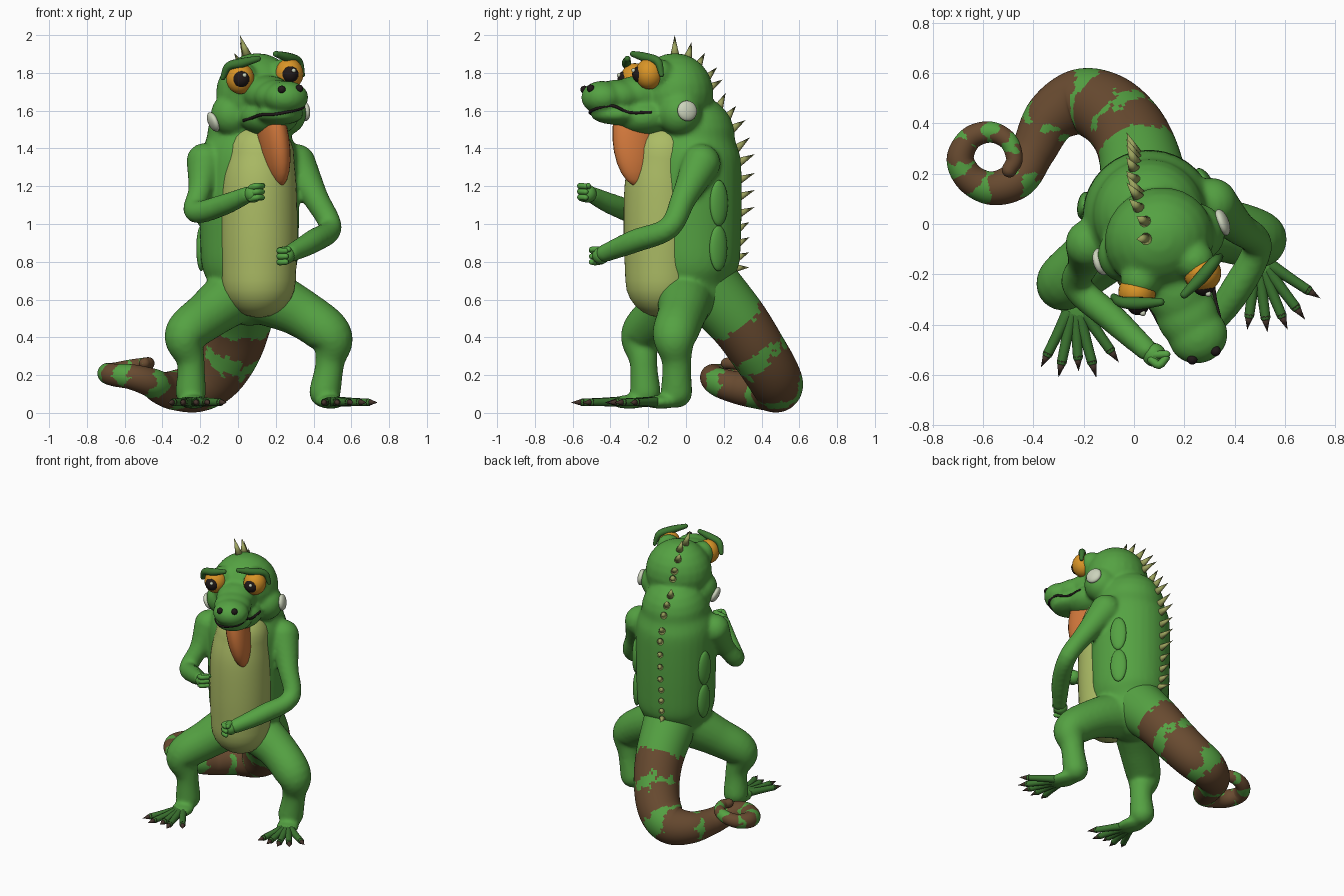
import bpy, bmesh, math
from mathutils import Vector, Matrix, noise
from mathutils.bvhtree import BVHTree

if "Cube" in bpy.data.objects:
    bpy.data.objects.remove(bpy.data.objects["Cube"])

TURN = math.radians(21)          # head and chest are turned toward +x


def mat(name, rgb):
    m = bpy.data.materials.new(name)
    m.diffuse_color = (*rgb, 1)
    m.use_nodes = True
    m.node_tree.nodes["Principled BSDF"].inputs["Base Color"].default_value = m.diffuse_color
    return m


GREEN = mat("green_skin", (0.09, 0.36, 0.055))
DKGREEN = mat("dark_green", (0.045, 0.18, 0.03))
BELLY = mat("belly_skin", (0.41, 0.5, 0.13))
BROWN = mat("brown_stripe", (0.14, 0.07, 0.03))
ORANGE = mat("throat_orange", (0.65, 0.19, 0.045))
AMBER = mat("eye_amber", (0.7, 0.3, 0.02))
DARK = mat("dark", (0.015, 0.01, 0.01))
CLAW = mat("claw", (0.06, 0.035, 0.025))
PALE = mat("pale", (0.6, 0.65, 0.5))
SPIKE = mat("spike_olive", (0.33, 0.36, 0.11))


def finish(bm, name, *mats):
    bmesh.ops.recalc_face_normals(bm, faces=bm.faces[:])
    for f in bm.faces:
        f.smooth = True
    me = bpy.data.meshes.new(name)
    bm.to_mesh(me)
    bm.free()
    ob = bpy.data.objects.new(name, me)
    bpy.context.collection.objects.link(ob)
    for m in mats:
        me.materials.append(m)
    return ob


def ball(bm, c, s, rot=None, seg=24):
    s = (s, s, s) if isinstance(s, (int, float)) else s
    rot = rot if rot is not None else Matrix.Rotation(TURN, 4, 'Z')
    bmesh.ops.create_uvsphere(bm, u_segments=seg, v_segments=seg // 2, radius=1,
                              matrix=Matrix.Translation(c) @ rot @ Matrix.Diagonal((*s, 1)))


def tube(bm, pts, n=20, sub=6, paint=None):
    """Round sweep through (x, y, z, radius) points with rounded ends."""
    P = [Vector(p) for p in pts]
    Q = [P[0] * 2 - P[1]] + P + [P[-1] * 2 - P[-2]]
    S = []
    for i in range(1, len(Q) - 2):
        a, b, c, d = Q[i - 1:i + 3]
        for k in range(sub):
            t = k / sub
            S.append(0.5 * (2 * b + (c - a) * t + (2 * a - 5 * b + 4 * c - d) * t * t
                            + (3 * b - a - 3 * c + d) * t ** 3))
    S.append(P[-1])

    def cap(e, inner):
        d = (e.xyz - inner.xyz).normalized()
        return [Vector((*(e.xyz + d * e.w * math.sin(a)), e.w * math.cos(a)))
                for a in (math.pi / 2 * k / 6.2 for k in range(1, 7))]
    S = cap(S[0], S[1])[::-1] + S + cap(S[-1], S[-2])
    u, rings = Vector((0.31, 0.2, 0.93)), []
    for i, s in enumerate(S):
        t = (S[min(i + 1, len(S) - 1)].xyz - S[max(i - 1, 0)].xyz).normalized()
        u = (u - t * u.dot(t)).normalized()
        v = t.cross(u)
        rings.append([bm.verts.new(s.xyz + s.w * (u * math.cos(a) + v * math.sin(a)))
                      for a in (2 * math.pi * j / n for j in range(n))])
    for i in range(len(rings) - 1):
        for j in range(n):
            k = (j + 1) % n
            f = bm.faces.new((rings[i][j], rings[i][k], rings[i + 1][k], rings[i + 1][j]))
            if paint:
                f.material_index = paint((i - 6) / sub, f.calc_center_median())
    for r in (rings[0], rings[-1]):
        bm.faces.new(r)


def cone(bm, base, tip, r):
    d = Vector(tip) - Vector(base)
    bmesh.ops.create_cone(bm, cap_ends=True, segments=10, radius1=r, radius2=0, depth=d.length,
                          matrix=Matrix.Translation((Vector(base) + Vector(tip)) / 2)
                          @ d.to_track_quat('Z', 'Y').to_matrix().to_4x4())


# Body: torso, head, limbs fused with a voxel remesh
bm = bmesh.new()
tube(bm, [(0.06, 0.04, 0.66, 0.2), (0.06, 0.03, 0.77, 0.25), (0.06, 0.03, 0.95, 0.262),
          (0.06, 0.03, 1.2, 0.265), (0.06, 0.03, 1.36, 0.258), (0.06, 0.035, 1.46, 0.225)], 32)
ball(bm, (0.1, -0.06, 1.69), (0.22, 0.205, 0.215))              # skull
ball(bm, (-0.03, -0.12, 1.58), 0.115)                           # cheeks
ball(bm, (0.245, -0.035, 1.585), 0.118)
ball(bm, (0.165, -0.22, 1.565), (0.155, 0.17, 0.1))             # jaw
ball(bm, (0.22, -0.36, 1.58), (0.125, 0.15, 0.055))
ball(bm, (0.16, -0.25, 1.685), (0.13, 0.17, 0.1))               # snout
ball(bm, (0.21, -0.36, 1.675), (0.125, 0.14, 0.09))
ball(bm, (0.255, -0.445, 1.67), (0.12, 0.11, 0.088))
ball(bm, (0.025, -0.22, 1.775), 0.08)                           # eye sockets
ball(bm, (0.24, -0.145, 1.795), 0.08)
limbs = [
    [(0.0, 0, 0.64, 0.16), (-0.15, -0.13, 0.525, 0.13), (-0.28, -0.235, 0.41, 0.112),
     (-0.25, -0.225, 0.27, 0.074), (-0.25, -0.215, 0.11, 0.082)],
    [(0.12, 0, 0.63, 0.16), (0.33, -0.02, 0.53, 0.13), (0.49, -0.06, 0.405, 0.118),
     (0.487, -0.05, 0.27, 0.078), (0.46, -0.05, 0.11, 0.084)],
    [(-0.175, -0.08, 1.33, 0.1), (-0.2, -0.16, 1.18, 0.064), (-0.225, -0.25, 1.065, 0.06),
     (-0.08, -0.38, 1.1, 0.057), (0.05, -0.5, 1.155, 0.045)],
    [(0.31, 0.08, 1.32, 0.104), (0.41, -0.01, 1.14, 0.069), (0.49, -0.09, 0.98, 0.06),
     (0.4, -0.27, 0.91, 0.062), (0.28, -0.43, 0.845, 0.048)]]
for pts in limbs:
    tube(bm, pts)
feet = [((-0.235, -0.3), [(-0.37, -0.57), (-0.3, -0.61), (-0.22, -0.585), (-0.15, -0.61), (-0.06, -0.55)]),
        ((0.49, -0.13), [(0.45, -0.42), (0.53, -0.43), (0.61, -0.42), (0.68, -0.38), (0.74, -0.295)])]
for (x, y), _ in feet:
    ball(bm, (x, y, 0.058), (0.075, 0.11, 0.036))
raw = finish(bm, "body_source")
rm = raw.modifiers.new("fuse", 'REMESH')
rm.mode, rm.voxel_size, rm.use_smooth_shade = 'VOXEL', 0.013, True
sm = raw.modifiers.new("soften", 'SMOOTH')
sm.factor, sm.iterations = 0.5, 8
me = bpy.data.meshes.new_from_object(raw.evaluated_get(bpy.context.evaluated_depsgraph_get()))
bpy.data.objects.remove(raw)
me.materials.clear()
me.materials.append(GREEN)
body = bpy.data.objects.new("body", me)
bpy.context.collection.objects.link(body)
bm = bmesh.new()
bm.from_mesh(me)
skin = BVHTree.FromBMesh(bm)
bm.free()


def snap(p):
    loc, nor, _, _ = skin.find_nearest(Vector(p))
    return loc, nor


# Belly panel
bm = bmesh.new()
tube(bm, [(0.11, -0.125, 0.7, 0.196), (0.11, -0.125, 0.95, 0.205), (0.11, -0.125, 1.2, 0.2),
          (0.12, -0.115, 1.36, 0.178)], 40)
finish(bm, "belly", BELLY)


# Striped curled tail
def stripe(u, p):
    w = 0.4 * noise.noise(p * 9) + 0.3 * noise.noise(p * 30)
    if u + w * 0.5 < 1.0:
        return 0
    near = min(abs(u - c) for c in (2.0, 3.6, 5.3, 7.0, 8.4, 9.6, 10.9, 12.0, 13.2))
    return 0 if near + w < 0.16 else 1


bm = bmesh.new()
tube(bm, [(0.05, 0.1, 0.68, 0.18), (0.02, 0.27, 0.49, 0.16), (-0.03, 0.38, 0.33, 0.15),
          (-0.115, 0.46, 0.2, 0.143), (-0.22, 0.482, 0.135, 0.132), (-0.33, 0.42, 0.12, 0.107),
          (-0.40, 0.29, 0.13, 0.088), (-0.46, 0.18, 0.16, 0.077), (-0.56, 0.142, 0.19, 0.067),
          (-0.65, 0.18, 0.2, 0.06), (-0.69, 0.26, 0.21, 0.054), (-0.65, 0.34, 0.22, 0.047),
          (-0.57, 0.365, 0.24, 0.042), (-0.5, 0.33, 0.255, 0.037), (-0.475, 0.26, 0.262, 0.033),
          (-0.495, 0.215, 0.262, 0.03)], 72, 18, stripe)
finish(bm, "tail", GREEN, BROWN)

# Toes and claws
toes, claws = bmesh.new(), bmesh.new()
for (x, y), tips in feet:
    root = Vector((x, y, 0.06))
    for tx, ty in tips:
        tip = Vector((tx, ty, 0.055))
        m, e = root.lerp(tip, 0.5), root.lerp(tip, 0.8)
        tube(toes, [(*root.lerp(tip, 0.2), 0.027), (*m, 0.022), (*e, 0.02)], 12, 3)
        cone(claws, root.lerp(tip, 0.79), tip, 0.021)
finish(toes, "toes", DKGREEN)
finish(claws, "claws", CLAW)

# Fists with curled fingers
bm = bmesh.new()
for c, d in (((0.08, -0.52, 1.16), (0.6, -0.75, 0.25)), ((0.255, -0.45, 0.835), (-0.6, -0.75, -0.15))):
    c, d = Vector(c), Vector(d).normalized()
    side = d.cross(Vector((0, 0, 1))).normalized()
    ball(bm, c, 0.047)
    for i in range(3):
        o = c + Vector((0, 0, 0.03 * (1 - i)))
        tube(bm, [(*(o + d * 0.01 + side * 0.02), 0.017), (*(o + d * 0.045 + side * 0.01), 0.017),
                  (*(o + d * 0.04 - side * 0.03), 0.015)], 10, 3)
    tube(bm, [(*(c + Vector((0, 0, 0.03))), 0.018), (*(c + d * 0.03 - side * 0.04 + Vector((0, 0, 0.035))), 0.015)], 10, 3)
finish(bm, "fists", GREEN)

# Throat fan, tip leaning to +x
bm = bmesh.new()
ball(bm, (0.187, -0.265, 1.45), (0.075, 0.13, 0.255),
     Matrix.Rotation(TURN, 4, 'Z') @ Matrix.Rotation(math.radians(-9), 4, 'Y'))
finish(bm, "throat_fan", ORANGE)

# Eyes, pupils, glints
eye, pupil, glint = bmesh.new(), bmesh.new(), bmesh.new()
for c in ((0.012, -0.272, 1.77), (0.272, -0.195, 1.795)):
    c, d = Vector(c), Vector((0.1, -1, -0.05)).normalized()
    ball(eye, c, (0.075, 0.074, 0.082))
    ball(pupil, c + d * 0.045, 0.046)
    ball(glint, c + d * 0.083 + Vector((0.015, 0, 0.022)), 0.012, seg=12)
finish(eye, "eyes", AMBER)
finish(pupil, "pupils", DARK)
finish(glint, "eye_glints", PALE)

# Brows
bm = bmesh.new()
tube(bm, [(-0.08, -0.29, 1.775, 0.014), (-0.05, -0.31, 1.835, 0.022),
          (0.02, -0.315, 1.853, 0.025), (0.105, -0.31, 1.875, 0.016)], 12)
tube(bm, [(0.2, -0.28, 1.9, 0.016), (0.265, -0.215, 1.882, 0.025),
          (0.32, -0.15, 1.86, 0.022), (0.342, -0.13, 1.79, 0.013)], 12)
finish(bm, "brows", DKGREEN)

# Mouth line and nostrils
bm = bmesh.new()
path = [(0.34, -0.18, 1.605), (0.36, -0.28, 1.61), (0.36, -0.38, 1.615), (0.34, -0.47, 1.61), (0.27, -0.52, 1.585),
        (0.19, -0.5, 1.58), (0.11, -0.44, 1.575), (0.06, -0.36, 1.56), (0.02, -0.29, 1.545)]
tube(bm, [(*snap(p)[0], 0.008) for p in path], 10)
for p in ((0.23, -0.55, 1.72), (0.33, -0.51, 1.725)):
    ball(bm, snap(p)[0], 0.021, seg=14)
finish(bm, "mouth_and_nostrils", DARK)

# Ear discs and flank scales lie flat on the skin
bm = bmesh.new()
for p in ((0.36, 0.01, 1.6), (-0.16, -0.16, 1.53)):
    loc, nor = snap(p)
    ball(bm, loc, (0.055, 0.055, 0.025), nor.to_track_quat('Z', 'Y').to_matrix().to_4x4())
finish(bm, "ear_discs", PALE)
bm = bmesh.new()
for z in (1.11, 0.87):
    for x, y in ((0.32, 0.2), (-0.24, 0.08)):
        loc, nor = snap((x, y, z))
        nor.z = 0
        up = Vector((0, 0, 1))
        rot = Matrix((up.cross(nor).normalized(), up, nor.normalized())).transposed().to_4x4()
        ball(bm, loc, (0.055, 0.122, 0.025), rot)
finish(bm, "flank_scales", GREEN)

# Row of spikes from crown to rump
bm = bmesh.new()
tips = [(0.01, -0.06, 2.0), (0.01, 0.03, 1.965), (-0.02, 0.1, 1.905), (-0.03, 0.165, 1.83), (-0.03, 0.195, 1.765),
        (-0.03, 0.21, 1.695), (-0.03, 0.265, 1.625), (-0.03, 0.315, 1.55), (-0.03, 0.34, 1.46)]
tips += [(-0.03, 0.365 if z > 1.05 else 0.335, z) for z in
         (1.37, 1.27, 1.18, 1.09, 1.01, 0.93, 0.85, 0.77)]
for i, t in enumerate(tips):
    loc, nor = snap(Vector(t) - Vector((-0.02, 0, 0.04)))
    cone(bm, loc - nor * 0.015, t, 0.027 if i < 10 else 0.024)
finish(bm, "back_spikes", SPIKE)
